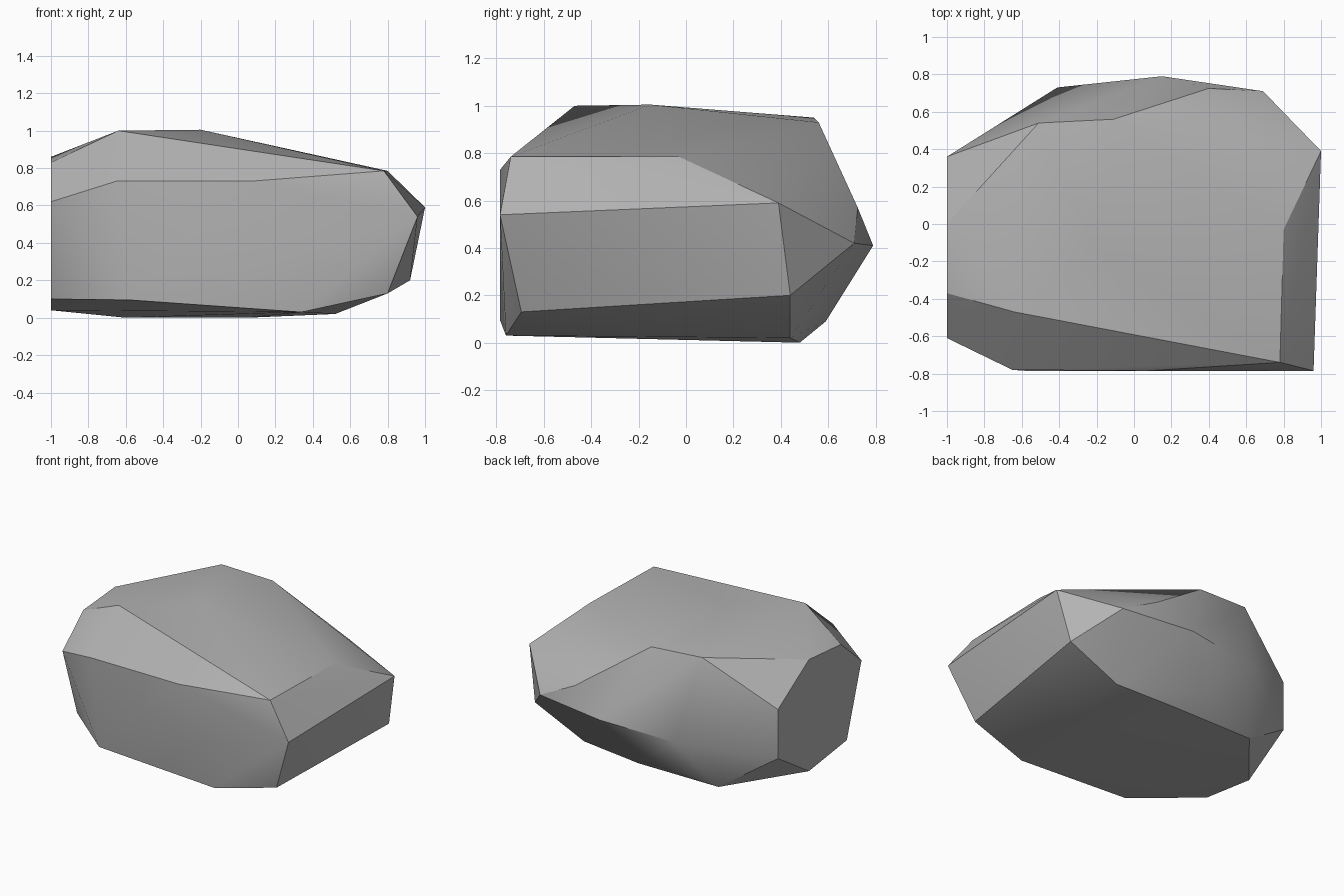
import bpy
import bmesh
import math
from mathutils import Vector

# Remove the default cube
default_cube = bpy.data.objects.get("Cube")
if default_cube:
    bpy.data.objects.remove(default_cube, do_unlink=True)


def make_material(name, colour):
    """Plain flat-coloured material."""
    material = bpy.data.materials.new(name)
    material.use_nodes = True
    material.diffuse_color = colour
    shader = next(node for node in material.node_tree.nodes
                  if node.type == "BSDF_PRINCIPLED")
    shader.inputs["Base Color"].default_value = colour
    shader.inputs["Roughness"].default_value = 0.9
    return material


def make_boulder(name, corners, material):
    """Wrap a tight skin round the corners and merge its coplanar triangles."""
    bm = bmesh.new()
    for corner in corners:
        bm.verts.new(Vector(corner))
    hull = bmesh.ops.convex_hull(bm, input=bm.verts)
    unused = {item for item in hull["geom_interior"] + hull["geom_unused"]
              if isinstance(item, bmesh.types.BMVert)}
    bmesh.ops.delete(bm, geom=list(unused), context="VERTS")
    bmesh.ops.dissolve_limit(bm, angle_limit=math.radians(1),
                             verts=bm.verts, edges=bm.edges)
    bmesh.ops.recalc_face_normals(bm, faces=bm.faces)

    mesh = bpy.data.meshes.new(name)
    bm.to_mesh(mesh)
    bm.free()
    mesh.materials.append(material)
    boulder = bpy.data.objects.new(name, mesh)
    bpy.context.collection.objects.link(boulder)
    return boulder


# Flat split face on the right end, as a (y, z) outline
split_outline = [(.36, .63), (.36, .27), (0, .04), (-.44, .1),
                 (-.61, .62), (-.37, .83), (0, .86)]
split_face = [(-1, y, z) for y, z in split_outline]

# Broad front face: upper rim and lower rim
front_face = [(-.65, -.78, .73), (.07, -.785, .73), (.78, -.74, .785),
              (.96, -.785, .54), (.8, -.695, .13), (.34, -.76, .03),
              (-.58, -.785, .095)]

# Rear corners of the left end
left_end = [(1, .39, .59), (.92, .44, .2), (.69, .71, .42)]

# Crown with its sloping left shoulder
crown = [(-.64, -.47, 1), (-.2, -.15, 1.005), (-.51, .54, .95),
         (-.11, .56, .93), (.8, -.03, .785)]

# Bulging back
back_face = [(.15, .79, .41), (-.41, .73, .375), (.4, .725, .57),
             (-.07, .59, .09)]

# Rear edge of the underside
base_edge = [(-.6, .48, 0), (.05, .48, 0), (.52, .44, .02)]

stone_grey = make_material("stone grey", (.45, .45, .45, 1))
boulder = make_boulder(
    "boulder",
    split_face + front_face + left_end + crown + back_face + base_edge,
    stone_grey)

# Soft shading within broad faces, crisp edges between them
bpy.ops.object.select_all(action="DESELECT")
boulder.select_set(True)
bpy.context.view_layer.objects.active = boulder
bpy.ops.object.shade_smooth_by_angle(angle=math.radians(30))
